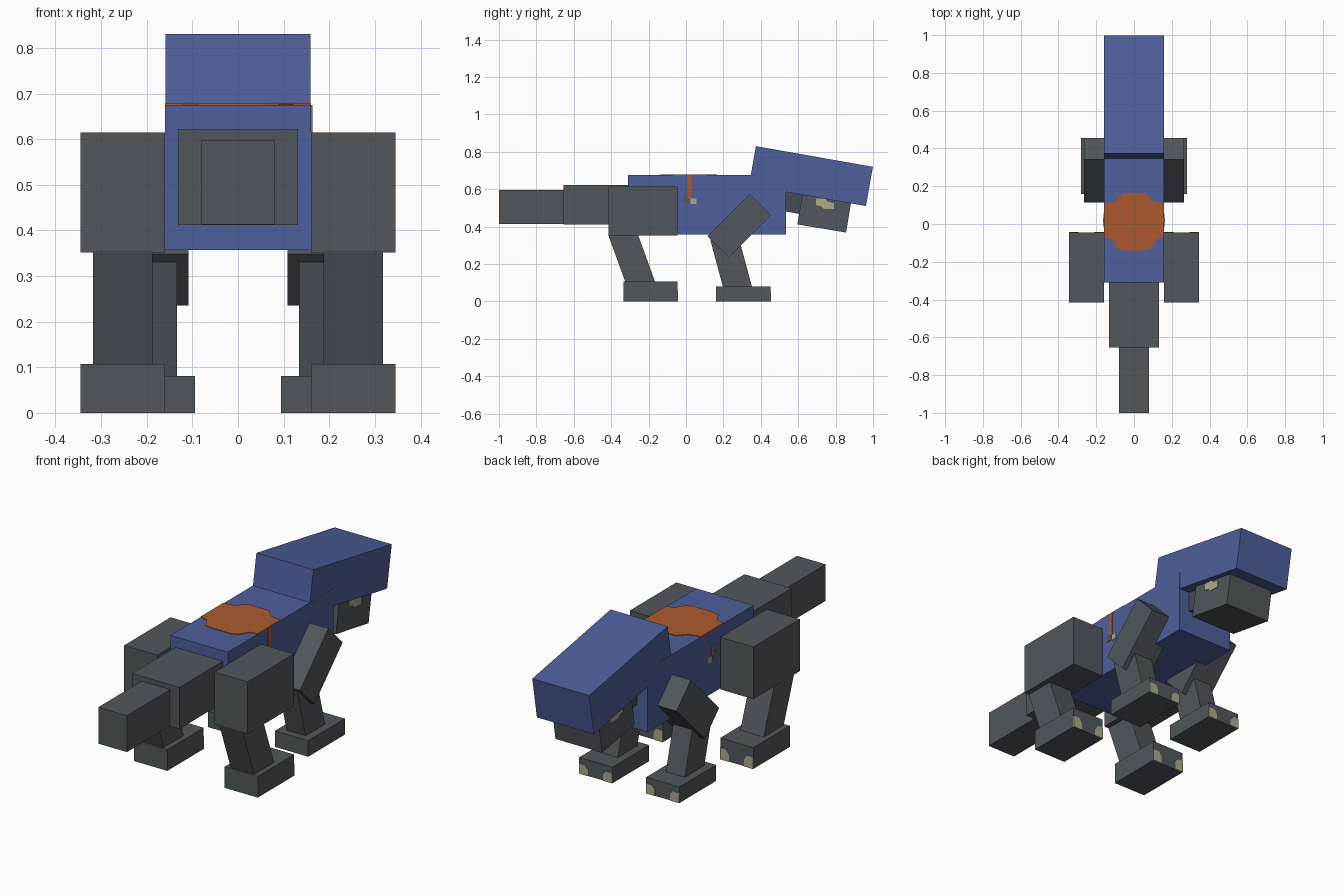
import bpy
import math
from mathutils import Matrix, Vector

if "Cube" in bpy.data.objects:
    bpy.data.objects.remove(bpy.data.objects["Cube"])


def material(name, rgb):
    m = bpy.data.materials.new(name)
    m.diffuse_color = (*rgb, 1)
    m.use_nodes = True
    m.node_tree.nodes["Principled BSDF"].inputs["Base Color"].default_value = m.diffuse_color
    return m


BLUE = material("blue hide", (0.076, 0.115, 0.325))
GREY = material("grey hide", (0.080, 0.097, 0.108))
SLATE = material("slate throat", (0.061, 0.069, 0.090))
ORANGE = material("orange patch", (0.42, 0.102, 0.027))
CREAM = material("cream claw", (0.42, 0.40, 0.26))


def mesh_object(name, verts, faces, mat):
    me = bpy.data.meshes.new(name)
    me.from_pydata(verts, [], faces)
    me.materials.append(mat)
    ob = bpy.data.objects.new(name, me)
    bpy.context.collection.objects.link(ob)
    return ob


def prism(name, outline, axis, start, depth, mat):
    """Extrude a 2D outline along x, y or z."""
    n = len(outline)
    verts = []
    for d in (start, start + depth):
        for a, b in outline:
            verts.append({"x": (d, a, b), "y": (a, d, b), "z": (a, b, d)}[axis])
    faces = [list(range(n))[::-1], list(range(n, 2 * n))]
    faces += [[i, (i + 1) % n, n + (i + 1) % n, n + i] for i in range(n)]
    ob = mesh_object(name, verts, faces, mat)
    # Make every side face outward
    import bmesh
    bm = bmesh.new()
    bm.from_mesh(ob.data)
    bmesh.ops.recalc_face_normals(bm, faces=bm.faces)
    bm.to_mesh(ob.data)
    bm.free()
    return ob


def box(name, x, y, z, mat):
    """Upright box from (min, max) ranges."""
    return prism(name, [(x[0], y[0]), (x[1], y[0]), (x[1], y[1]), (x[0], y[1])],
                 "z", z[0], z[1] - z[0], mat)


def tilted(name, center, size, pitch, mat):
    """Box tilted about the x axis."""
    h = Vector(size) / 2
    ob = box(name, (-h.x, h.x), (-h.y, h.y), (-h.z, h.z), mat)
    ob.data.transform(Matrix.Translation(center) @ Matrix.Rotation(math.radians(pitch), 4, "X"))
    return ob


def limb(name, x, bottom, top, width, mat):
    """Slanted leg segment between two (y, z) points."""
    dy, dz = top[0] - bottom[0], top[1] - bottom[1]
    center = (x[0] + x[1]) / 2, (bottom[0] + top[0]) / 2, (bottom[1] + top[1]) / 2
    return tilted(name, center, (x[1] - x[0], width, math.hypot(dy, dz)),
                  math.degrees(math.atan2(-dy, dz)), mat)


def span(s, a, b):
    return tuple(sorted((s * a, s * b)))


# Trunk and tail
box("body", (-0.16, 0.16), (-0.31, 0.535), (0.357, 0.675), BLUE)
box("tail_base", (-0.132, 0.132), (-0.655, -0.30), (0.412, 0.622), GREY)
box("tail_tip", (-0.08, 0.08), (-1.0, -0.65), (0.413, 0.597), GREY)

# Head, throat and jaw, pitched slightly down
tilted("head", (0, 0.668, 0.67), (0.318, 0.635, 0.213), -10, BLUE)
tilted("throat", (0, 0.545, 0.531), (0.20, 0.16, 0.103), -10, SLATE)
tilted("jaw", (0, 0.739, 0.470), (0.26, 0.264, 0.162), -9.5, GREY)

# Orange patch across the back
half = [(0.06, 0.165), (0.10, 0.12), (0.16, 0.11), (0.16, -0.07),
        (0.12, -0.08), (0.09, -0.13), (0.05, -0.14)]
prism("back_patch", half + [(-x, y) for x, y in reversed(half)], "z", 0.673, 0.005, ORANGE)

tooth = [(0.695, 0.515), (0.72, 0.51), (0.735, 0.495), (0.79, 0.493),
         (0.79, 0.525), (0.755, 0.535), (0.745, 0.55), (0.695, 0.55)]

for side, s in (("right", 1), ("left", -1)):
    # Flank marks and jaw teeth
    stripe_top = 0.675 if s > 0 else 0.60
    box(f"flank_stripe_{side}", span(s, 0.158, 0.163), (0.008, 0.03), (0.55, stripe_top), ORANGE)
    box(f"flank_spot_dark_{side}", span(s, 0.158, 0.162), (-0.015, 0.02), (0.525, 0.565), GREY)
    box(f"flank_spot_light_{side}", span(s, 0.158, 0.162), (0.025, 0.055), (0.52, 0.55), CREAM)
    prism(f"teeth_{side}", tooth, "x", s * 0.128, s * 0.005, CREAM)

    # Rear leg
    box(f"thigh_{side}", span(s, 0.16, 0.345), (-0.415, -0.045), (0.352, 0.615), GREY)
    limb(f"rear_shin_{side}", span(s, 0.187, 0.318), (-0.236, 0.08), (-0.345, 0.38), 0.15, GREY)
    box(f"rear_foot_{side}", span(s, 0.16, 0.345), (-0.335, -0.045), (0, 0.107), GREY)

    # Front leg
    tilted(f"shoulder_{side}", (s * 0.187, 0.285, 0.405), (0.158, 0.32, 0.161), 45, GREY)
    limb(f"front_shin_{side}", span(s, 0.134, 0.24), (0.28, 0.06), (0.202, 0.35), 0.15, GREY)
    box(f"front_foot_{side}", span(s, 0.094, 0.28), (0.16, 0.452), (0, 0.081), GREY)

    # Claws on the leading face of each foot
    for foot, inner, outer, y, h in (("rear", 0.16, 0.345, -0.045, 0.06),
                                     ("front", 0.094, 0.28, 0.452, 0.052)):
        for k, (edge, d) in enumerate(((inner, 1), (outer, -1))):
            shape = [(0, 0), (0.05, 0), (0.05, h * 0.6), (0.035, h), (0, h)]
            prism(f"{foot}_claw_{side}_{k}", [(s * (edge + d * a), b) for a, b in shape],
                  "y", y - 0.002, 0.005, CREAM)
